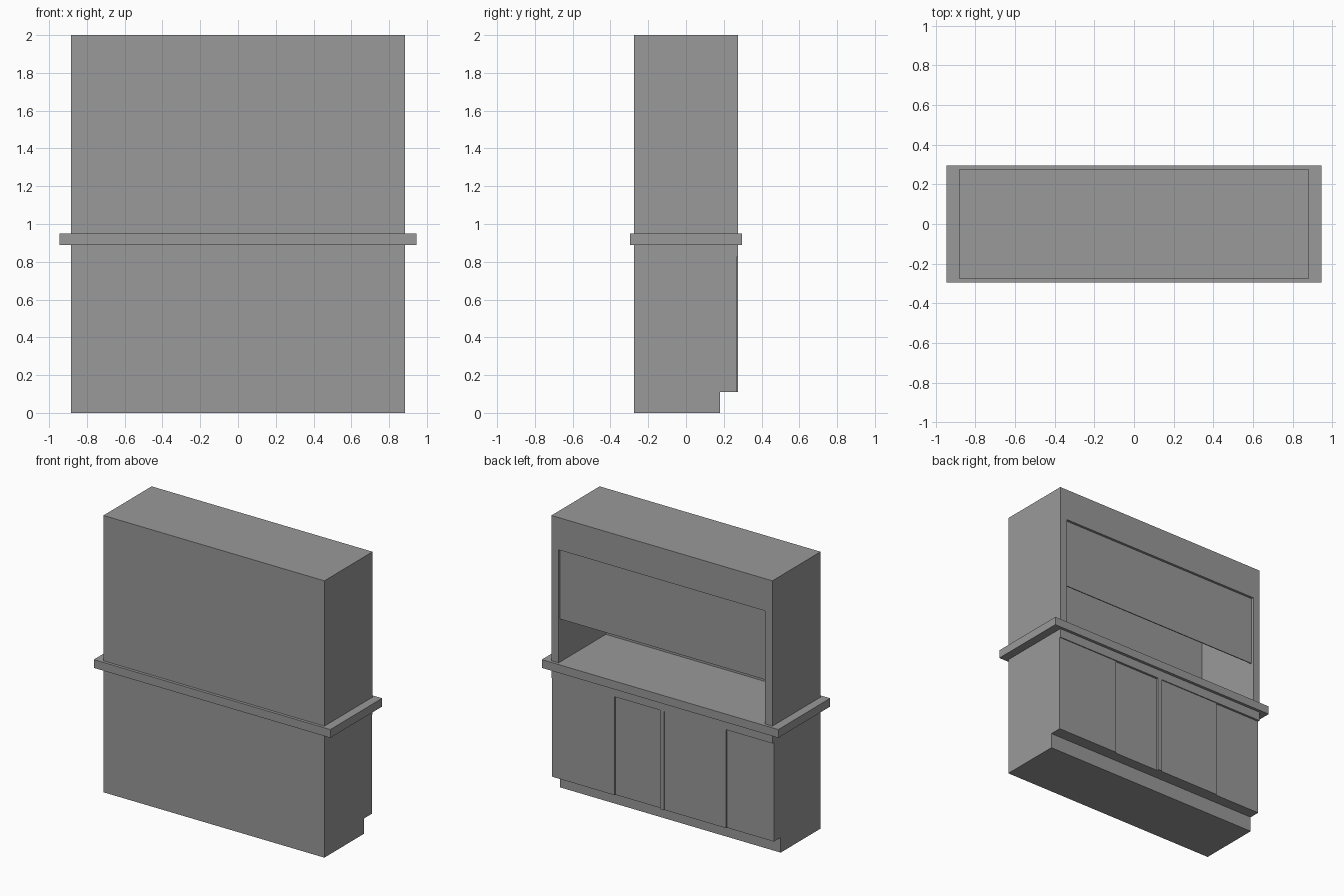
import bpy
import bmesh
from mathutils import Vector

cube = bpy.data.objects.get("Cube")
if cube:
    bpy.data.objects.remove(cube, do_unlink=True)

grey = bpy.data.materials.new("plain grey")
grey.use_nodes = True
colour = (0.32, 0.32, 0.32, 1)
grey.diffuse_color = colour
grey.node_tree.nodes["Principled BSDF"].inputs["Base Color"].default_value = colour


def extrude_profile(name, points, x0, x1):
    """Extrude a (y, z) outline from x0 to x1."""
    bm = bmesh.new()
    face = bm.faces.new([bm.verts.new((x0, y, z)) for y, z in points])
    moved = bmesh.ops.extrude_face_region(bm, geom=[face])["geom"]
    verts = [v for v in moved if isinstance(v, bmesh.types.BMVert)]
    bmesh.ops.translate(bm, verts=verts, vec=Vector((x1 - x0, 0, 0)))
    bmesh.ops.recalc_face_normals(bm, faces=bm.faces)
    mesh = bpy.data.meshes.new(name)
    bm.to_mesh(mesh)
    bm.free()
    mesh.materials.append(grey)
    obj = bpy.data.objects.new(name, mesh)
    bpy.context.collection.objects.link(obj)
    return obj


def box(name, x0, x1, y0, y1, z0, z1):
    return extrude_profile(name, [(y0, z0), (y1, z0), (y1, z1), (y0, z1)], x0, x1)


HALF_W, HALF_D = 0.883, 0.275
KICK, RECESS, DOOR_TOP = 0.11, 0.255, 0.825
COUNTER_LOW, COUNTER_TOP = 0.89, 0.95
NICHE_W, NICHE_TOP = 0.826, 1.767

# Base cabinet with toe kick and door recess
extrude_profile("base_cabinet", [
    (-HALF_D, 0), (0.18, 0), (0.18, KICK), (RECESS, KICK), (RECESS, DOOR_TOP),
    (HALF_D, DOOR_TOP), (HALF_D, COUNTER_LOW), (-HALF_D, COUNTER_LOW)],
    -HALF_W, HALF_W)

# Overlapping sliding doors and the divider between the two pairs
doors = [("outer_door_left", 0.383, HALF_W, 0.268),
         ("inner_door_left", 0.016, 0.383, 0.259),
         ("centre_divider", -0.016, 0.016, HALF_D),
         ("outer_door_right", -0.508, -0.016, 0.268),
         ("inner_door_right", -HALF_W, -0.508, 0.259)]
for name, x0, x1, depth in doors:
    box(name, x0, x1, RECESS, depth, KICK, DOOR_TOP)

# Overhanging countertop
box("countertop", -0.945, 0.945, -0.296, 0.296, COUNTER_LOW, COUNTER_TOP)

# Upper cabinet, hollowed from behind down to the countertop
upper = box("upper_cabinet", -HALF_W, HALF_W, -HALF_D, HALF_D, COUNTER_TOP, 2.0)
cutter = box("niche_cutter", -NICHE_W, NICHE_W, -0.265, 0.4, 0.8, NICHE_TOP)
cutter.hide_render = True
cut = upper.modifiers.new("niche", "BOOLEAN")
cut.operation = "DIFFERENCE"
cut.solver = "EXACT"
cut.object = cutter
bpy.context.view_layer.objects.active = upper
bpy.ops.object.modifier_apply(modifier=cut.name)
bpy.data.objects.remove(cutter, do_unlink=True)

# Thin shutter covering the upper part of the niche
box("shutter", -NICHE_W, NICHE_W, 0.25, 0.257, 1.26, NICHE_TOP)
